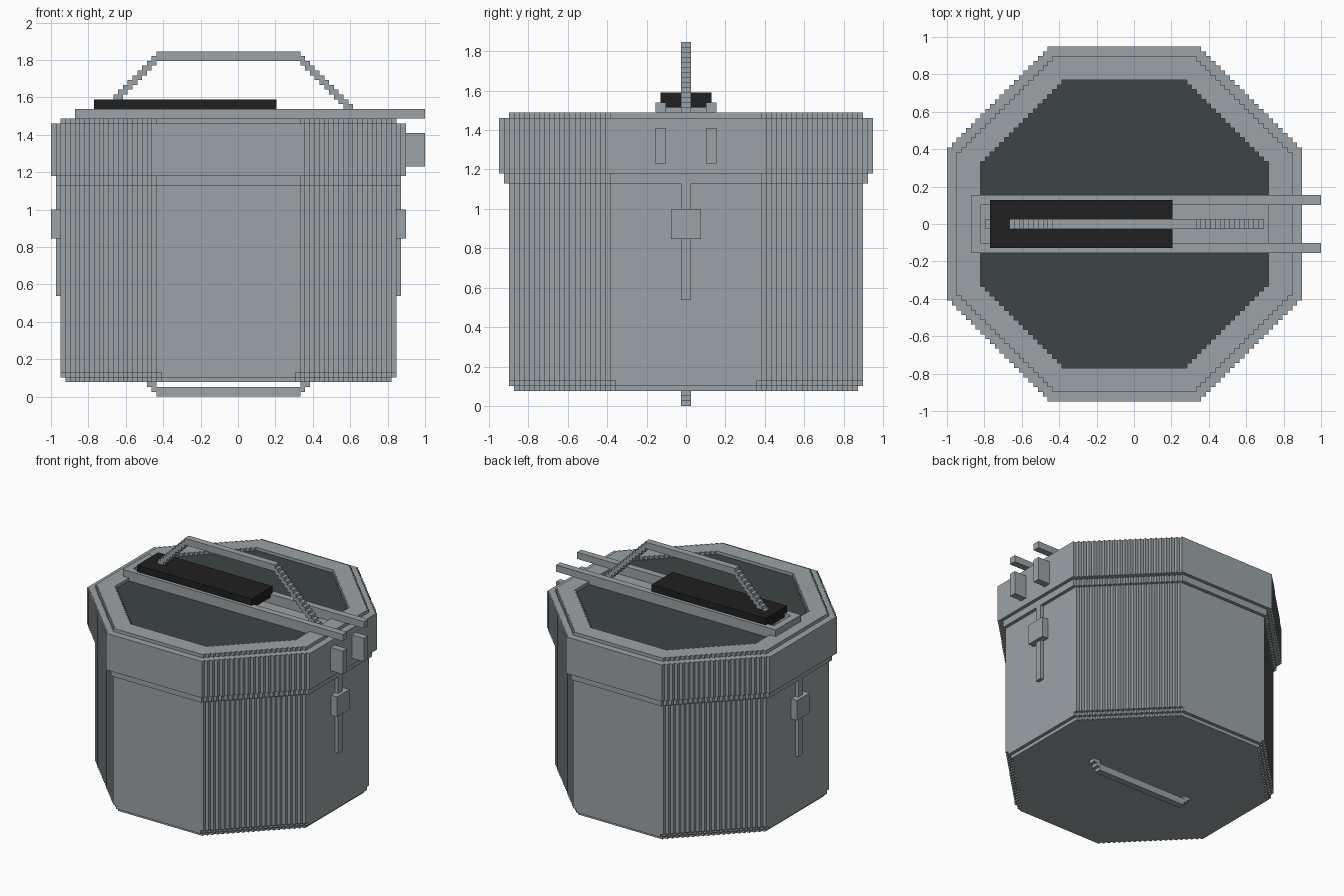
import bpy, bmesh
from mathutils import Vector, Matrix

U = 1 / 39      # grid step
CX = -2         # body centre along x, in steps

cube = bpy.data.objects.get("Cube")
if cube:
    bpy.data.objects.remove(cube, do_unlink=True)


def material(name, rgb):
    m = bpy.data.materials.new(name)
    m.use_nodes = True
    m.diffuse_color = (*rgb, 1)
    m.node_tree.nodes["Principled BSDF"].inputs["Base Color"].default_value = (*rgb, 1)
    return m


GREY = material("steel_grey", (0.33, 0.365, 0.38))
DARK = material("dark_panel", (0.048, 0.058, 0.058))
BLACK = material("black_grip", (0.014, 0.014, 0.014))


def finish(name, bm, mat):
    bmesh.ops.recalc_face_normals(bm, faces=bm.faces)
    bmesh.ops.scale(bm, vec=(U, U, U), verts=bm.verts)
    me = bpy.data.meshes.new(name)
    bm.to_mesh(me)
    bm.free()
    me.materials.append(mat)
    ob = bpy.data.objects.new(name, me)
    bpy.context.scene.collection.objects.link(ob)
    return ob


def outline(half, flat):
    """Octagon whose diagonal sides are one-step stairs."""
    quarter = [(half, flat)]
    for i in range(half - flat):
        quarter += [(half - i - 1, flat + i), (half - i - 1, flat + i + 1)]
    points = []
    for turn in range(4):
        points += quarter
        quarter = [(-y, x) for x, y in quarter]
    return points


def slab(name, z0, z1, mat, *loops):
    """Extruded stepped octagon; a second loop makes a hole."""
    bm = bmesh.new()
    for half, flat in loops:
        vs = [bm.verts.new((x + CX, y, z0)) for x, y in outline(half, flat)]
        for a, b in zip(vs, vs[1:] + vs[:1]):
            bm.edges.new((a, b))
    bmesh.ops.triangle_fill(bm, edges=bm.edges[:], use_beauty=True)
    out = bmesh.ops.extrude_face_region(bm, geom=bm.faces[:])
    top = [g for g in out["geom"] if isinstance(g, bmesh.types.BMVert)]
    bmesh.ops.translate(bm, vec=(0, 0, z1 - z0), verts=top)
    return finish(name, bm, mat)


def boxes(name, mat, *spans):
    """One object of boxes, each (x0, x1, y0, y1, z0, z1) in steps."""
    bm = bmesh.new()
    for x0, x1, y0, y1, z0, z1 in spans:
        mid = Vector((x0 + x1, y0 + y1, z0 + z1)) / 2
        size = Matrix.Diagonal((abs(x1 - x0), abs(y1 - y0), abs(z1 - z0), 1))
        bmesh.ops.create_cube(bm, size=1, matrix=Matrix.Translation(mid) @ size)
    return finish(name, bm, mat)


# Body and lid, from the bottom up
slab("body_base", 3, 4, GREY, (34, 14))
slab("body_bevel", 4, 5, GREY, (35, 14))
slab("body", 5, 44, GREY, (35, 15))
slab("lid_seal", 44, 46, GREY, (36, 15))
slab("lid", 46, 57, GREY, (37, 16))
slab("lid_rim", 57, 58, GREY, (35, 15), (30, 13))
slab("lid_panel", 57, 57.1, DARK, (30, 13))
boxes("lid_strip", GREY, (CX - 30, CX + 30, -4, 4, 57, 57.2))

# Rails across the lid, joined at one end
rails = [(-34, -32, -6, 6, 58, 60)]
for s in (-1, 1):
    rails.append((-34, 39, s * 4, s * 6, 58, 60))
    rails.append((CX - 30, CX + 30, s * 4, s * 6, 57, 58))
boxes("lid_rails", GREY, *rails)

# Grip block seated between the rails
boxes("grip_block", BLACK, (-30, 8, -5, 5, 60, 62), (-30, 8, -4, 4, 59, 60))

# Top handle: bar with stair-stepped legs
handle = [(CX - 15, CX + 15, -1, 1, 70, 72)]
for s in (-1, 1):
    for k in range(15):
        handle.append((CX + s * (15 + k), CX + s * (16 + k), -1, 1, 69 - k, 71 - k))
boxes("top_handle", GREY, *handle)

# Bottom handle
foot = [(CX - 15, CX + 15, -1, 1, 0, 2)]
for s in (-1, 1):
    for k in range(2):
        foot.append((CX + s * (15 + k), CX + s * (16 + k), -1, 1, 1 + k, 3))
boxes("bottom_handle", GREY, *foot)

# Latches on both ends
for side, s in (("left", 1), ("right", -1)):
    boxes(side + "_latch", GREY,
          (CX + s * 35, CX + s * 36, -1, 1, 21, 44),
          (CX + s * 35, CX + s * 37, -3, 3, 33, 39))

# Hinge lugs on the lid's left end
boxes("hinge_lugs", GREY, *[(35, 39, s * 4, s * 6, 48, 55) for s in (-1, 1)])
